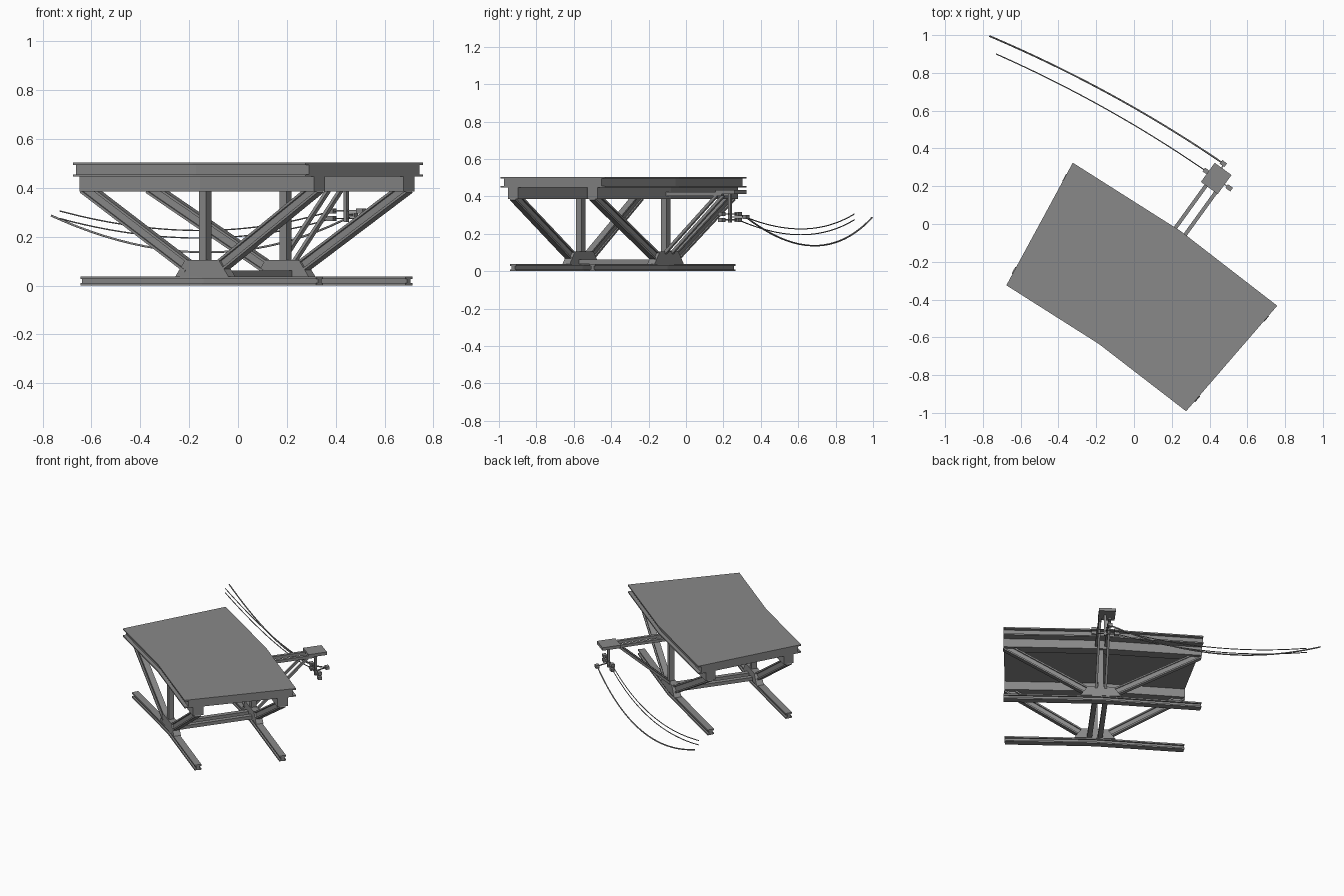
import bpy
import bmesh
from mathutils import Vector

cube = bpy.data.objects.get("Cube")
if cube:
    bpy.data.objects.remove(cube, do_unlink=True)

steel = bpy.data.materials.new("grey_steel")
steel.use_nodes = True
GREY = (0.25, 0.25, 0.25, 1)
steel.diffuse_color = GREY
steel.node_tree.nodes["Principled BSDF"].inputs["Base Color"].default_value = GREY

UP = Vector((0, 0, 1))
# Bent centre line: left end, middle, right end, with the crosswise direction at each
CENTRE = [Vector((-0.5, 0, 0)), Vector((0.03, -0.336, 0)), Vector((0.517, -0.712, 0))]
CROSS = [Vector(c).normalized() for c in ((0.477, 0.88, 0), (0.586, 0.81, 0), (0.653, 0.756, 0))]
MID, ACROSS = CENTRE[1], CROSS[1]
ALONG = ACROSS.cross(UP)


def track(s, v, z):
    """Point at s (-1 to 1) along the bent line, v across it, z up."""
    end = 0 if s < 0 else 2
    k = abs(s)
    return MID.lerp(CENTRE[end], k) + ACROSS.lerp(CROSS[end], k) * v + UP * z


def local(t, v, z):
    """Point in the straight frame of the middle section."""
    return MID + ALONG * t + ACROSS * v + UP * z


def sweep(name, profile, frames):
    """Skin a closed profile through frames of (origin, u axis, w axis)."""
    bm = bmesh.new()
    rings = [[bm.verts.new(o + u * a + w * b) for a, b in profile] for o, u, w in frames]
    n = len(profile)
    for r, q in zip(rings, rings[1:]):
        for i in range(n):
            j = (i + 1) % n
            bm.faces.new((r[i], r[j], q[j], q[i]))
    bm.faces.new(rings[0])
    bm.faces.new(rings[-1])
    bmesh.ops.recalc_face_normals(bm, faces=bm.faces)
    mesh = bpy.data.meshes.new(name)
    bm.to_mesh(mesh)
    bm.free()
    mesh.materials.append(steel)
    obj = bpy.data.objects.new(name, mesh)
    bpy.context.collection.objects.link(obj)
    return obj


def rect(w, h):
    return [(-w / 2, -h / 2), (w / 2, -h / 2), (w / 2, h / 2), (-w / 2, h / 2)]


def i_beam(w, h, flange, web):
    a, b, c, d = w / 2, h / 2, h / 2 - flange, web / 2
    half = [(a, -b), (a, -c), (d, -c), (d, c), (a, c), (a, b)]
    return half + [(-x, -y) for x, y in half]


def along_track(name, profile, v, z):
    frames = [(track(s, v, z), CROSS[s + 1], UP) for s in (-1, 0, 1)]
    return sweep(name, profile, frames)


def bar(name, profile, p, q, side):
    """Straight member from p to q, with the profile's width along side."""
    up = (q - p).normalized().cross(side).normalized()
    return sweep(name, profile, [(p, side, up), (q, side, up)])


def block(name, centre, length, width, height):
    half = ALONG * length / 2
    return bar(name, rect(width, height), centre - half, centre + half, ACROSS)


def wire(name, start, end, sag, bow, radius):
    data = bpy.data.curves.new(name, "CURVE")
    data.dimensions = "3D"
    data.bevel_depth = radius
    data.bevel_resolution = 1
    data.use_fill_caps = True
    spline = data.splines.new("POLY")
    steps = 24
    spline.points.add(steps)
    start, end = Vector(start), Vector(end)
    for i, pt in enumerate(spline.points):
        k = i / steps
        p = start.lerp(end, k) + (ACROSS * bow - UP * sag) * 4 * k * (1 - k)
        pt.co = (*p, 1)
    data.materials.append(steel)
    obj = bpy.data.objects.new(name, data)
    bpy.context.collection.objects.link(obj)


# Deck slab with recessed long edges
along_track("deck", i_beam(0.738, 0.057, 0.009, 0.69), 0, 0.4755)

# Both side frames
for side, label in ((-1, "front"), (1, "back")):
    v = side * 0.28
    along_track(label + "_girder", rect(0.07, 0.062), v, 0.417)
    along_track(label + "_ground_rail", i_beam(0.045, 0.038, 0.01, 0.022), v, 0.019)
    bar(label + "_post", rect(0.036, 0.036), local(0, v, 0.06), local(0, v, 0.39), ACROSS)
    # Gusset at the foot of the post
    foot = [(-0.135, 0.036), (0.135, 0.036), (0.085, 0.105), (-0.085, 0.105)]
    sweep(label + "_gusset", foot,
          [(local(0, v + d, 0), ALONG, UP) for d in (-0.024, 0.024)])
    for end, word in ((-1, "left"), (1, "right")):
        bar(f"{label}_{word}_diagonal", i_beam(0.04, 0.05, 0.01, 0.02),
            track(end * 0.13, v, 0.075), track(end * 0.985, v, 0.402), CROSS[end + 1])

# Paired members: cross ties, bracket arms and bracket braces
for t, word in ((-0.035, "left"), (0.035, "right")):
    bar(word + "_cross_tie", rect(0.032, 0.024), local(t, -0.27, 0.05),
        local(t, 0.27, 0.05), ALONG)
    bar(word + "_bracket_arm", rect(0.02, 0.02), local(t * 0.9, 0.27, 0.413),
        local(t * 0.9, 0.68, 0.413), ALONG)
    bar(word + "_bracket_brace", rect(0.016, 0.016), local(t * 0.9, 0.29, 0.09),
        local(t * 0.9, 0.64, 0.405), ALONG)

# Bracket head with hanging post
HEAD = 0.705
block("bracket_plate", local(-0.01, HEAD, 0.423), 0.11, 0.125, 0.021)
bar("hanging_post", rect(0.016, 0.016), local(0, HEAD, 0.26), local(0, HEAD, 0.42), ACROSS)

# Stacked cable clamps on either side of the post
for z, level in ((0.306, "upper"), (0.275, "lower")):
    bar(level + "_clamp_rod", rect(0.006, 0.006), local(-0.075, HEAD, z),
        local(0.075, HEAD, z), ACROSS)
    for t, word in ((-0.075, "left"), (0.075, "right")):
        block(f"{level}_{word}_clamp", local(t, HEAD, z), 0.032, 0.024, 0.021)
    wire(level + "_cable", local(-0.075, HEAD, z), (-0.73, 0.9, z), 0.08, 0.03, 0.003)

# Outer clamp with the heavy cable
outer = Vector((0.473, 0.32, 0.29))
block("outer_clamp", outer, 0.03, 0.024, 0.021)
bar("outer_clamp_rod", rect(0.006, 0.006), local(0, HEAD, 0.29), outer, UP)
wire("heavy_cable", outer, (-0.765, 0.995, 0.287), 0.152, 0.035, 0.0045)
